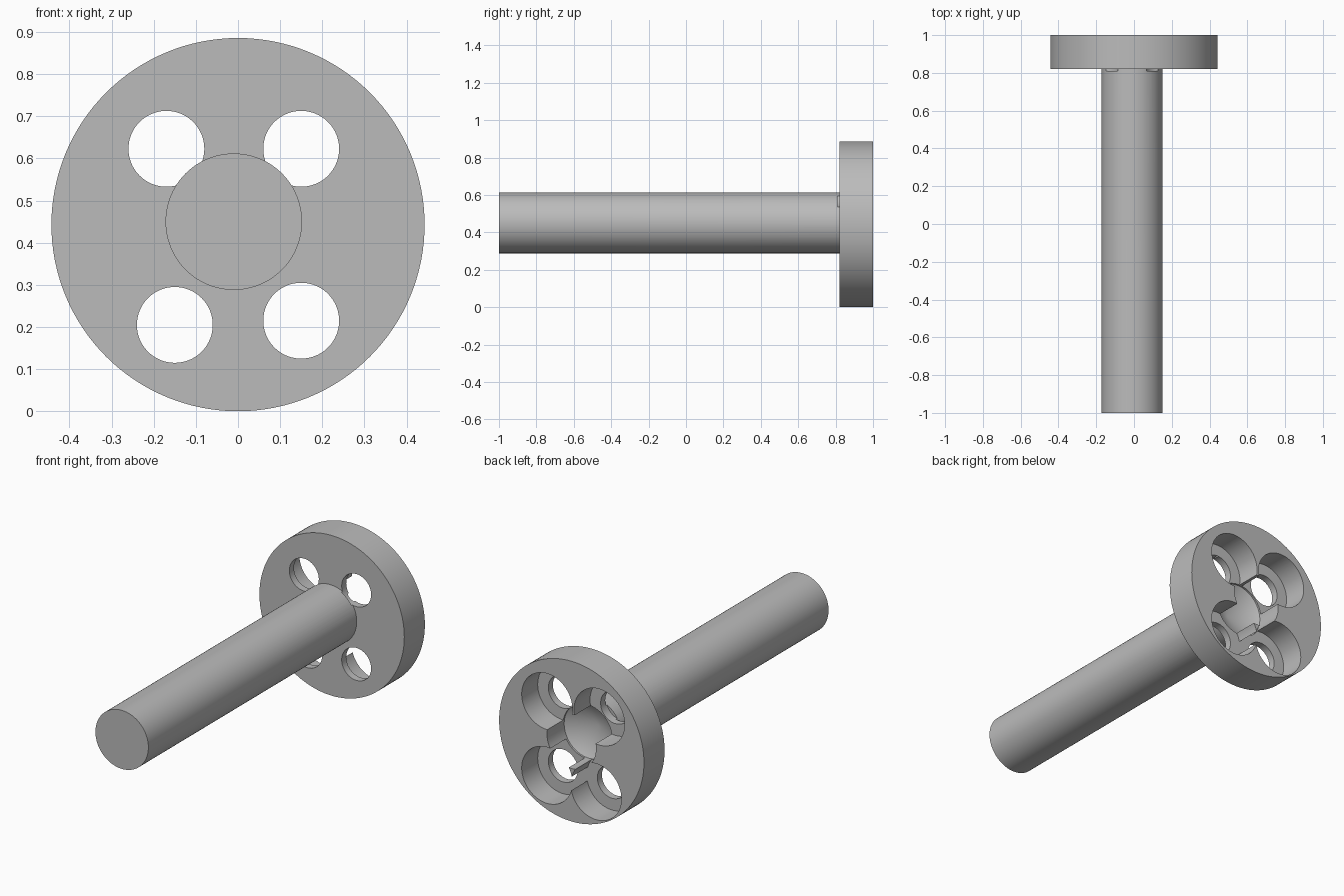
import bpy, bmesh, math
from mathutils import Matrix, Vector

cube = bpy.data.objects.get("Cube")
if cube:
    bpy.data.objects.remove(cube, do_unlink=True)

grey = bpy.data.materials.new("machined_grey")
grey.use_nodes = True
colour = (0.5, 0.5, 0.5, 1)
grey.diffuse_color = colour
grey.node_tree.nodes["Principled BSDF"].inputs["Base Color"].default_value = colour


def lathe(name, profile, x, z, steps=96):
    """Revolve (radius, y) points around an axis parallel to y."""
    bm = bmesh.new()
    verts = [bm.verts.new((r, y, 0)) for r, y in profile]
    edges = [bm.edges.new(pair) for pair in zip(verts, verts[1:])]
    bmesh.ops.spin(bm, geom=verts + edges, cent=(0, 0, 0), axis=(0, 1, 0),
                   angle=math.tau, steps=steps)
    bmesh.ops.remove_doubles(bm, verts=bm.verts, dist=1e-5)
    bmesh.ops.recalc_face_normals(bm, faces=bm.faces)
    bmesh.ops.transform(bm, matrix=Matrix.Translation(Vector((x, 0, z))), verts=bm.verts)
    mesh = bpy.data.meshes.new(name)
    bm.to_mesh(mesh)
    bm.free()
    mesh.materials.append(grey)
    obj = bpy.data.objects.new(name, mesh)
    bpy.context.collection.objects.link(obj)
    return obj


def combine(target, tool, operation):
    """Apply a boolean and drop the tool object."""
    tool.hide_render = True
    mod = target.modifiers.new(operation, "BOOLEAN")
    mod.operation, mod.solver, mod.object = operation, "EXACT", tool
    bpy.context.view_layer.objects.active = target
    bpy.ops.object.modifier_apply(modifier=mod.name)
    bpy.data.objects.remove(tool, do_unlink=True)


BACK, FRONT, MID = 1.0, 0.82, 0.443
OUT = BACK + 0.1

# Flange disc joined to the long round shaft
body = lathe("flanged_shaft", [(0, FRONT), (MID, FRONT), (MID, BACK), (0, BACK)], 0, MID, 128)
shaft = lathe("shaft", [(0, -1), (0.162, -1), (0.162, 0.9), (0, 0.9)], -0.01, 0.45)
combine(body, shaft, "UNION")

# Four counterbored bolt holes, open to the back
for x, z in [(-0.17, 0.623), (0.15, 0.623), (0.15, 0.215), (-0.15, 0.205)]:
    bore = lathe("bolt_hole", [(0, 0.81), (0.09, 0.81), (0.09, 0.86),
                               (0.155, 0.86), (0.155, OUT), (0, OUT)], x, z)
    combine(body, bore, "DIFFERENCE")

# Central drilled pocket with a conical bottom
pocket = lathe("centre_pocket", [(0, 0.765), (0.15, 0.85), (0.15, OUT), (0, OUT)], 0, MID)
combine(body, pocket, "DIFFERENCE")

# Smooth round walls, sharp rims
bpy.ops.object.select_all(action="DESELECT")
body.select_set(True)
bpy.context.view_layer.objects.active = body
bpy.ops.object.shade_smooth_by_angle(angle=math.radians(25))
